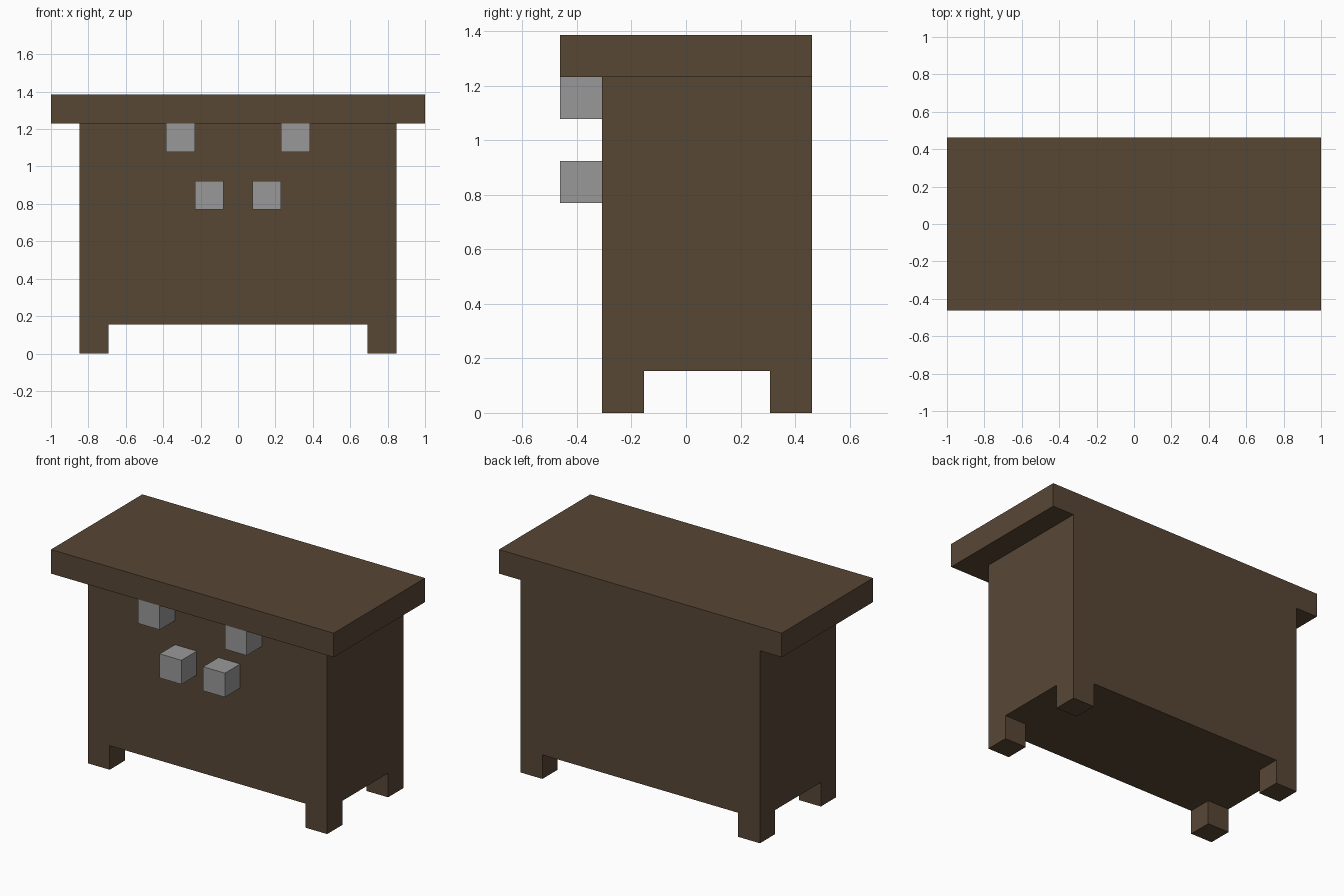
import bpy
import bmesh
from mathutils import Vector, Matrix

if "Cube" in bpy.data.objects:
    bpy.data.objects.remove(bpy.data.objects["Cube"], do_unlink=True)

U = 2 / 13  # everything sits on a grid of this size


def make_material(name, color):
    mat = bpy.data.materials.new(name)
    mat.use_nodes = True
    mat.diffuse_color = color
    mat.node_tree.nodes["Principled BSDF"].inputs["Base Color"].default_value = color
    return mat


def box_mesh(low, high):
    """Box between two corners given in grid units."""
    low, high = Vector(low) * U, Vector(high) * U
    bm = bmesh.new()
    bmesh.ops.create_cube(bm, size=1, matrix=Matrix.LocRotScale((low + high) / 2, None, high - low))
    return bm


def finish(bm, name, mat):
    bmesh.ops.recalc_face_normals(bm, faces=bm.faces[:])
    mesh = bpy.data.meshes.new(name)
    bm.to_mesh(mesh)
    bm.free()
    mesh.materials.append(mat)
    obj = bpy.data.objects.new(name, mesh)
    bpy.context.collection.objects.link(obj)
    return obj


wood = make_material("dark_brown_wood", (0.097, 0.063, 0.036, 1))
metal = make_material("grey_metal", (0.318, 0.318, 0.318, 1))

# Cabinet: box cut one unit in from each side, corners extruded down as feet
bm = box_mesh((-5.5, -2, 1), (5.5, 3, 8))
for point, normal in (((-4.5, 0, 0), (1, 0, 0)), ((4.5, 0, 0), (1, 0, 0)),
                      ((0, -1, 0), (0, 1, 0)), ((0, 2, 0), (0, 1, 0))):
    bmesh.ops.bisect_plane(bm, geom=bm.verts[:] + bm.edges[:] + bm.faces[:],
                           plane_co=Vector(point) * U, plane_no=normal)
corners = []
for face in bm.faces:
    c = face.calc_center_median() / U
    if c.z < 1.01 and abs(c.x) > 4.5 and abs(c.y - 0.5) > 1.5:
        corners.append(face)
feet = bmesh.ops.extrude_discrete_faces(bm, faces=corners)["faces"]
for face in feet:
    bmesh.ops.translate(bm, verts=face.verts[:], vec=(0, 0, -U))
bmesh.ops.dissolve_limit(bm, angle_limit=0.01, verts=bm.verts[:], edges=bm.edges[:])
finish(bm, "cabinet_body_with_feet", wood)

# Overhanging top slab
finish(box_mesh((-6.5, -3, 8), (6.5, 3, 9)), "table_top", wood)

# Four front knobs: an upper wide pair and a lower narrow pair
for row, x, z in (("upper", 2, 7), ("lower", 1, 5)):
    for side, sign in (("left", 1), ("right", -1)):
        cx = sign * x
        knob = box_mesh((cx - 0.5, -3, z), (cx + 0.5, -2, z + 1))
        finish(knob, f"{row}_{side}_knob", metal)
